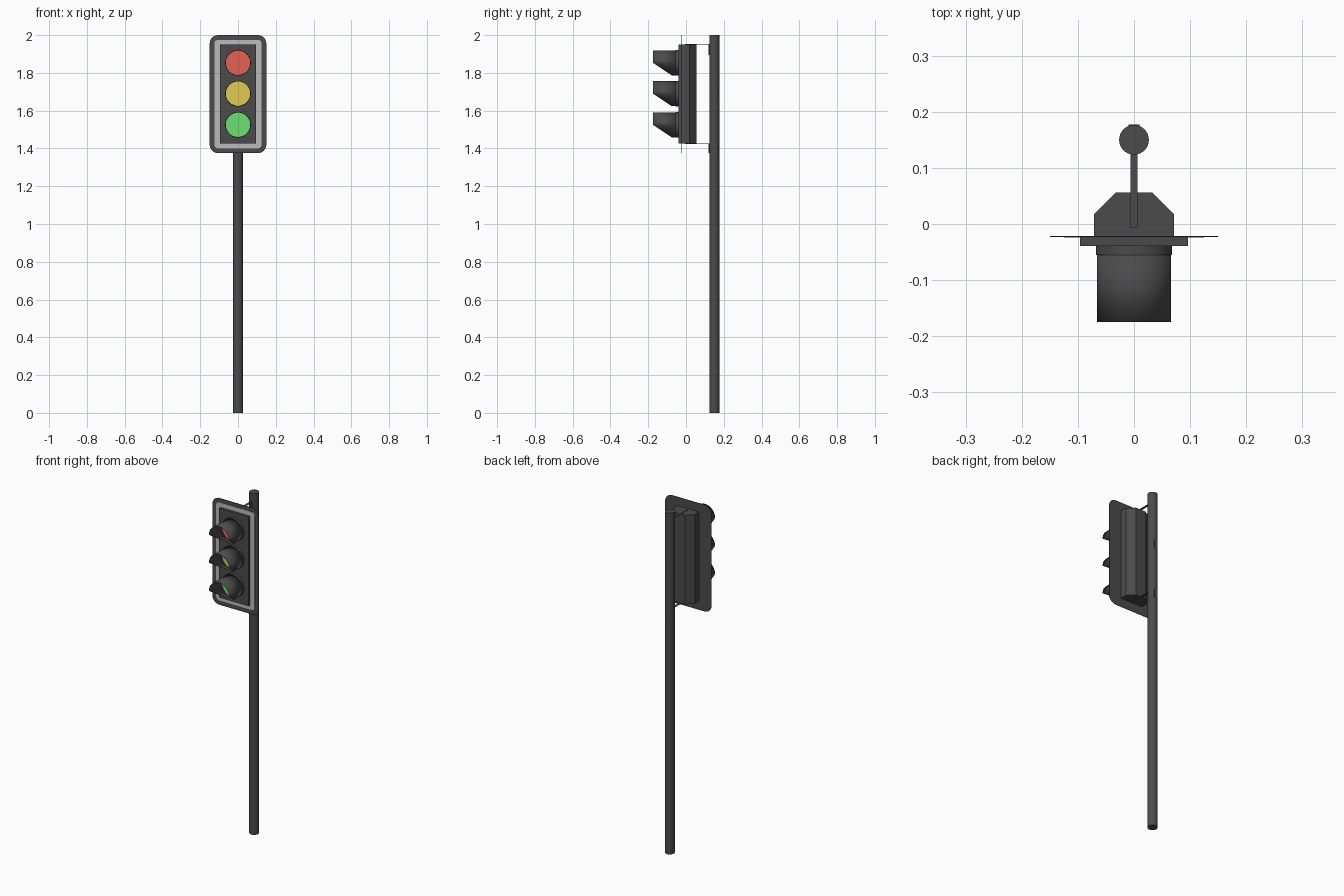
import bpy, bmesh
from math import sin, cos, pi

if "Cube" in bpy.data.objects:
    bpy.data.objects.remove(bpy.data.objects["Cube"])


def material(name, rgb):
    m = bpy.data.materials.new(name)
    m.diffuse_color = (*rgb, 1)
    m.use_nodes = True
    m.node_tree.nodes["Principled BSDF"].inputs["Base Color"].default_value = m.diffuse_color
    return m


DARK = material("dark_grey", (0.07, 0.07, 0.07))
LIGHT = material("light_grey", (0.5, 0.5, 0.5))
RED = material("red", (0.8, 0.12, 0.09))
YELLOW = material("yellow", (0.75, 0.6, 0.08))
GREEN = material("green", (0.15, 0.75, 0.17))


def finish(name, bm, mat, smooth=False):
    me = bpy.data.meshes.new(name)
    bmesh.ops.recalc_face_normals(bm, faces=bm.faces)
    bm.to_mesh(me)
    bm.free()
    ob = bpy.data.objects.new(name, me)
    bpy.context.collection.objects.link(ob)
    me.materials.append(mat)
    if smooth:
        bpy.ops.object.select_all(action='DESELECT')
        ob.select_set(True)
        bpy.context.view_layer.objects.active = ob
        bpy.ops.object.shade_smooth_by_angle(angle=0.6)
    return ob


def prism(name, profile, axis, lo, hi, mat=DARK, smooth=False):
    """Extrude a 2D profile along y (profile is x, z), z (x, y) or x (y, z)."""
    place = {'x': lambda a, b, t: (t, a, b),
             'y': lambda a, b, t: (a, t, b),
             'z': lambda a, b, t: (a, b, t)}[axis]
    bm = bmesh.new()
    rings = [[bm.verts.new(place(a, b, t)) for a, b in profile] for t in (lo, hi)]
    n = len(profile)
    bm.faces.new(rings[0])
    bm.faces.new(rings[1])
    for i in range(n):
        j = (i + 1) % n
        bm.faces.new((rings[0][i], rings[0][j], rings[1][j], rings[1][i]))
    return finish(name, bm, mat, smooth)


def circle(cx, cy, r, n=48):
    return [(cx + r * sin(2 * pi * i / n), cy + r * cos(2 * pi * i / n)) for i in range(n)]


def rounded(hw, z0, z1, r, steps=8):
    pts = []
    corners = [(hw - r, z1 - r), (-hw + r, z1 - r), (-hw + r, z0 + r), (hw - r, z0 + r)]
    for k, (x, z) in enumerate(corners):
        for i in range(steps + 1):
            a = pi / 2 * (k + i / steps)
            pts.append((x + r * cos(a), z + r * sin(a)))
    return pts


def rect(a0, a1, b0, b1):
    return [(a0, b0), (a1, b0), (a1, b1), (a0, b1)]


# Pole with two small access covers on its back
prism("pole", circle(0, 0.15, 0.0265, 32), 'z', 0, 2, DARK, True)
for i, z in enumerate((1.39, 1.69)):
    prism(f"pole_cover_{i}", rect(-0.01, 0.01, z - 0.025, z + 0.025), 'y', 0.165, 0.177)

# Backing board with its light border
prism("backing_board", rounded(0.15, 1.375, 2.0, 0.045), 'y', -0.023, -0.021)
prism("light_border", rounded(0.125, 1.40, 1.975, 0.02), 'y', -0.0238, -0.022, LIGHT)

# Housing with chamfered rear, and front door
housing = [(-0.071, -0.022), (0.071, -0.022), (0.071, 0.018),
           (0.033, 0.056), (-0.033, 0.056), (-0.071, 0.018)]
prism("housing", housing, 'z', 1.426, 1.949)
prism("front_door", rect(-0.096, 0.096, 1.426, 1.949), 'y', -0.039, -0.022)

# L-shaped straps joining the housing to the pole
for name, z0, z1, leg0, leg1 in (("top_strap", 1.949, 1.952, 1.895, 1.952),
                                 ("bottom_strap", 1.423, 1.426, 1.375, 1.426)):
    prism(name, rect(-0.006, 0.124, z0, z1), 'x', -0.0065, 0.0065)
    prism(name + "_leg", rect(0.119, 0.125, leg0, leg1), 'x', -0.0065, 0.0065)


def visor(name, zc, r=0.0655, n=48):
    """Tube whose lower half is cut back on a slope."""
    bm = bmesh.new()
    back, front = [], []
    for i in range(n):
        x, h = r * sin(2 * pi * i / n), r * cos(2 * pi * i / n)
        y = -0.175 + 0.1 * max(0, -h) / r
        back.append(bm.verts.new((x, -0.05, zc + h)))
        front.append(bm.verts.new((x, y, zc + h)))
    for i in range(n):
        j = (i + 1) % n
        bm.faces.new((back[i], back[j], front[j], front[i]))
    ob = finish(name, bm, DARK, True)
    sol = ob.modifiers.new("thickness", 'SOLIDIFY')
    sol.thickness = 0.0015
    sol.offset = 0


# Three lamps: collar, coloured lens, visor
for name, z, mat in (("red", 1.853, RED), ("yellow", 1.69, YELLOW), ("green", 1.525, GREEN)):
    prism(name + "_collar", circle(0, z, 0.068), 'y', -0.055, -0.039, DARK, True)
    prism(name + "_lens", circle(0, z, 0.0645), 'y', -0.0565, -0.05, mat, True)
    visor(name + "_visor", z)
